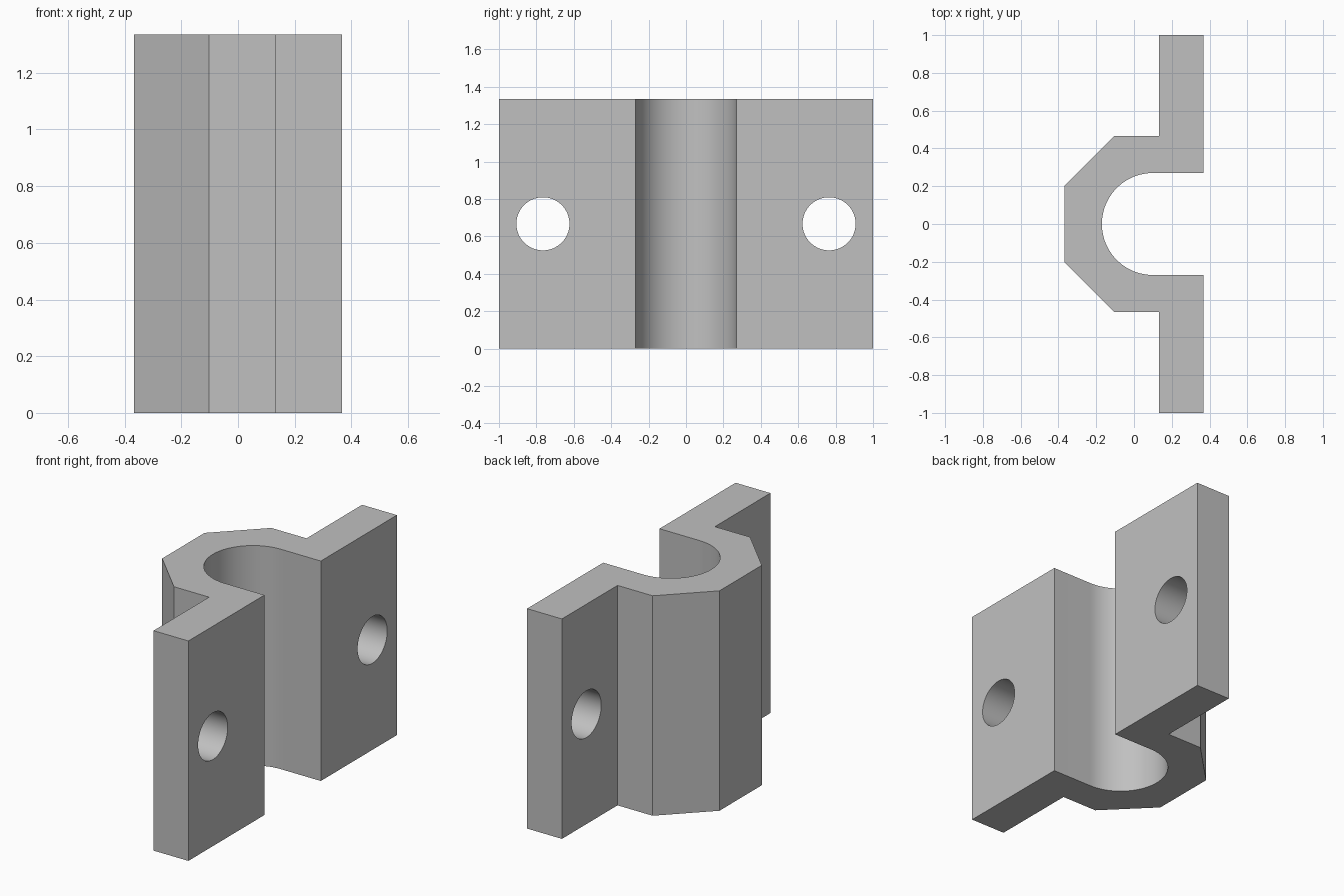
import bpy, bmesh, math

cube = bpy.data.objects.get("Cube")
if cube:
    bpy.data.objects.remove(cube, do_unlink=True)

HEIGHT = 1.335
BORE_X, BORE_R = 0.1, 0.27
HOLE_Y, HOLE_R = 0.765, 0.142

grey = bpy.data.materials.new("plain grey")
grey.use_nodes = True
colour = (0.53, 0.53, 0.53, 1)
grey.diffuse_color = colour
grey.node_tree.nodes["Principled BSDF"].inputs["Base Color"].default_value = colour

# Half outline on the +y side: from the bore out along the flange and back over the saddle
arc = [(BORE_X + BORE_R * math.cos(a), BORE_R * math.sin(a))
       for a in (math.pi - math.pi / 2 * i / 24 for i in range(25))]
outer = [(0.367, BORE_R), (0.367, 1), (0.133, 1), (0.133, 0.467),
         (-0.103, 0.467), (-0.367, 0.203)]
half = arc + outer
mirrored = [(x, -y) for x, y in reversed(half[1:])]
outline = half + mirrored

# Extruded clamp body
bm = bmesh.new()
base = bm.faces.new([bm.verts.new((x, y, 0)) for x, y in outline])
top = bmesh.ops.extrude_face_region(bm, geom=[base])
bmesh.ops.translate(bm, vec=(0, 0, HEIGHT),
                    verts=[v for v in top["geom"] if isinstance(v, bmesh.types.BMVert)])
bmesh.ops.recalc_face_normals(bm, faces=bm.faces)
mesh = bpy.data.meshes.new("pipe_clamp")
bm.to_mesh(mesh)
bm.free()
mesh.materials.append(grey)
clamp = bpy.data.objects.new("pipe_clamp", mesh)
bpy.context.collection.objects.link(clamp)
bpy.context.view_layer.objects.active = clamp

# Bolt holes through both flanges
for side in (-1, 1):
    bpy.ops.mesh.primitive_cylinder_add(
        vertices=64, radius=HOLE_R, depth=0.6,
        location=(0.25, side * HOLE_Y, HEIGHT / 2), rotation=(0, math.pi / 2, 0))
    cutter = bpy.context.object
    cutter.name = "bolt_hole_cutter"
    cutter.hide_render = True
    cutter.data.materials.append(grey)
    bpy.context.view_layer.objects.active = clamp
    cut = clamp.modifiers.new("bolt_hole", "BOOLEAN")
    cut.operation = "DIFFERENCE"
    cut.solver = "EXACT"
    cut.object = cutter
    bpy.ops.object.modifier_apply(modifier=cut.name)
    bpy.data.objects.remove(cutter, do_unlink=True)

# Smooth bore and holes, crisp corners
bpy.ops.object.select_all(action="DESELECT")
clamp.select_set(True)
bpy.context.view_layer.objects.active = clamp
bpy.ops.object.shade_smooth_by_angle(angle=math.radians(30))
